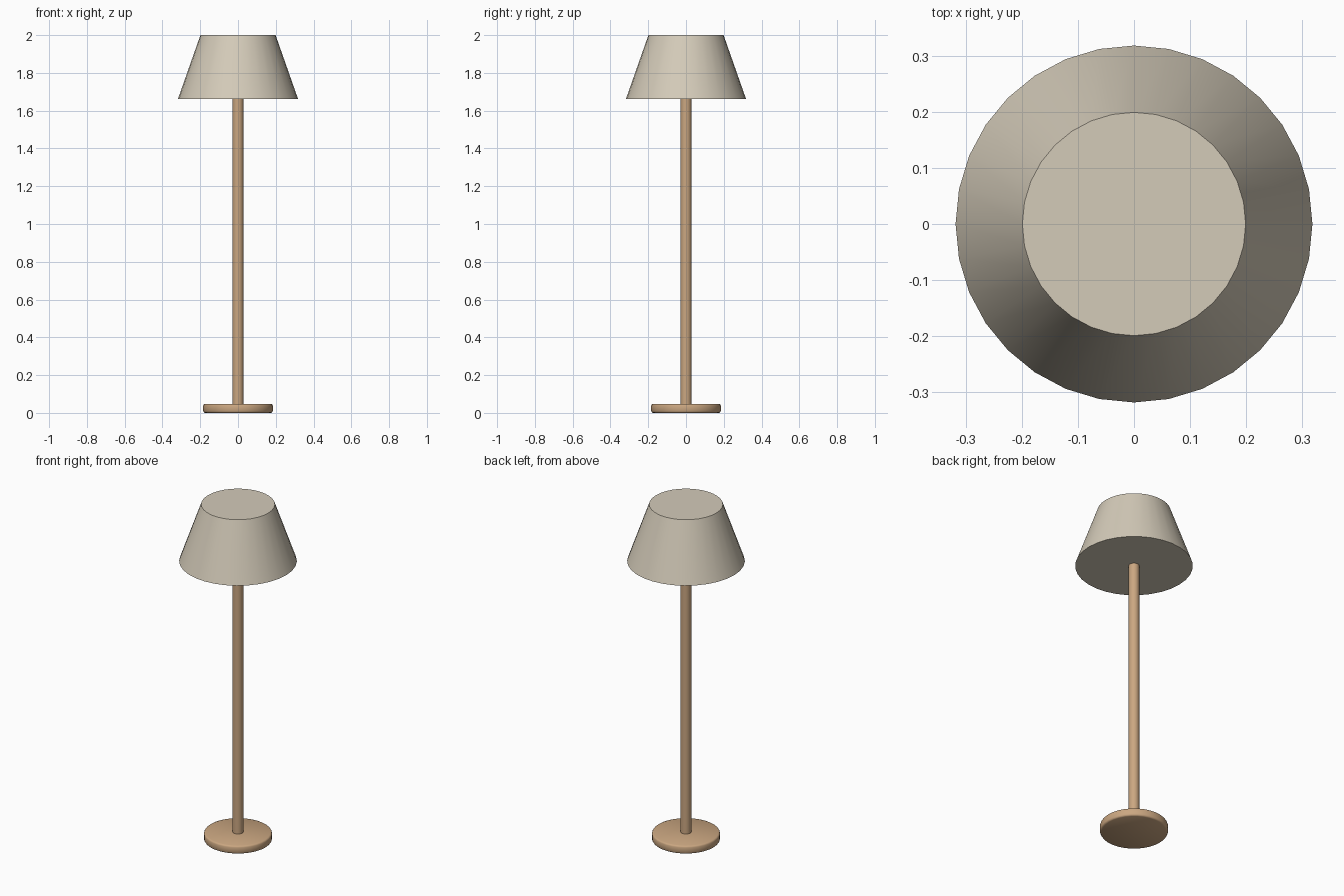
import bpy
import bmesh
import math

cube = bpy.data.objects.get("Cube")
if cube:
    bpy.data.objects.remove(cube, do_unlink=True)


def make_material(name, rgb):
    mat = bpy.data.materials.new(name)
    mat.use_nodes = True
    colour = (*rgb, 1.0)
    mat.diffuse_color = colour
    bsdf = next(n for n in mat.node_tree.nodes if n.type == 'BSDF_PRINCIPLED')
    bsdf.inputs["Base Color"].default_value = colour
    return mat


def lathe(name, profile, sides, mat):
    """Closed round part from (radius, height) rings, listed bottom to top."""
    bm = bmesh.new()
    rings = []
    for r, z in profile:
        angles = [2 * math.pi * i / sides for i in range(sides)]
        rings.append([bm.verts.new((r * math.cos(a), r * math.sin(a), z)) for a in angles])
    for low, high in zip(rings, rings[1:]):
        for i in range(sides):
            j = (i + 1) % sides
            bm.faces.new((low[i], low[j], high[j], high[i]))
    bm.faces.new(rings[0][::-1])
    bm.faces.new(rings[-1])
    mesh = bpy.data.meshes.new(name)
    bm.to_mesh(mesh)
    bm.free()
    mesh.materials.append(mat)
    obj = bpy.data.objects.new(name, mesh)
    bpy.context.collection.objects.link(obj)
    bpy.ops.object.select_all(action='DESELECT')
    obj.select_set(True)
    bpy.context.view_layer.objects.active = obj
    bpy.ops.object.shade_smooth_by_angle(angle=math.radians(40))
    return obj


wood = make_material("warm wood", (0.597, 0.386, 0.220))
fabric = make_material("cream fabric", (0.658, 0.597, 0.485))

# Round foot with softened rims
base = lathe("base", [(0.175, 0.0), (0.181, 0.003), (0.184, 0.009),
                      (0.184, 0.039), (0.181, 0.045), (0.175, 0.048)], 32, wood)

# Slim post, running from the foot up into the shade
pole = lathe("pole", [(0.029, 0.04), (0.029, 1.70)], 32, wood)

# Tapered shade, closed at both ends
shade = lathe("shade", [(0.318, 1.662), (0.199, 2.0)], 32, fabric)
